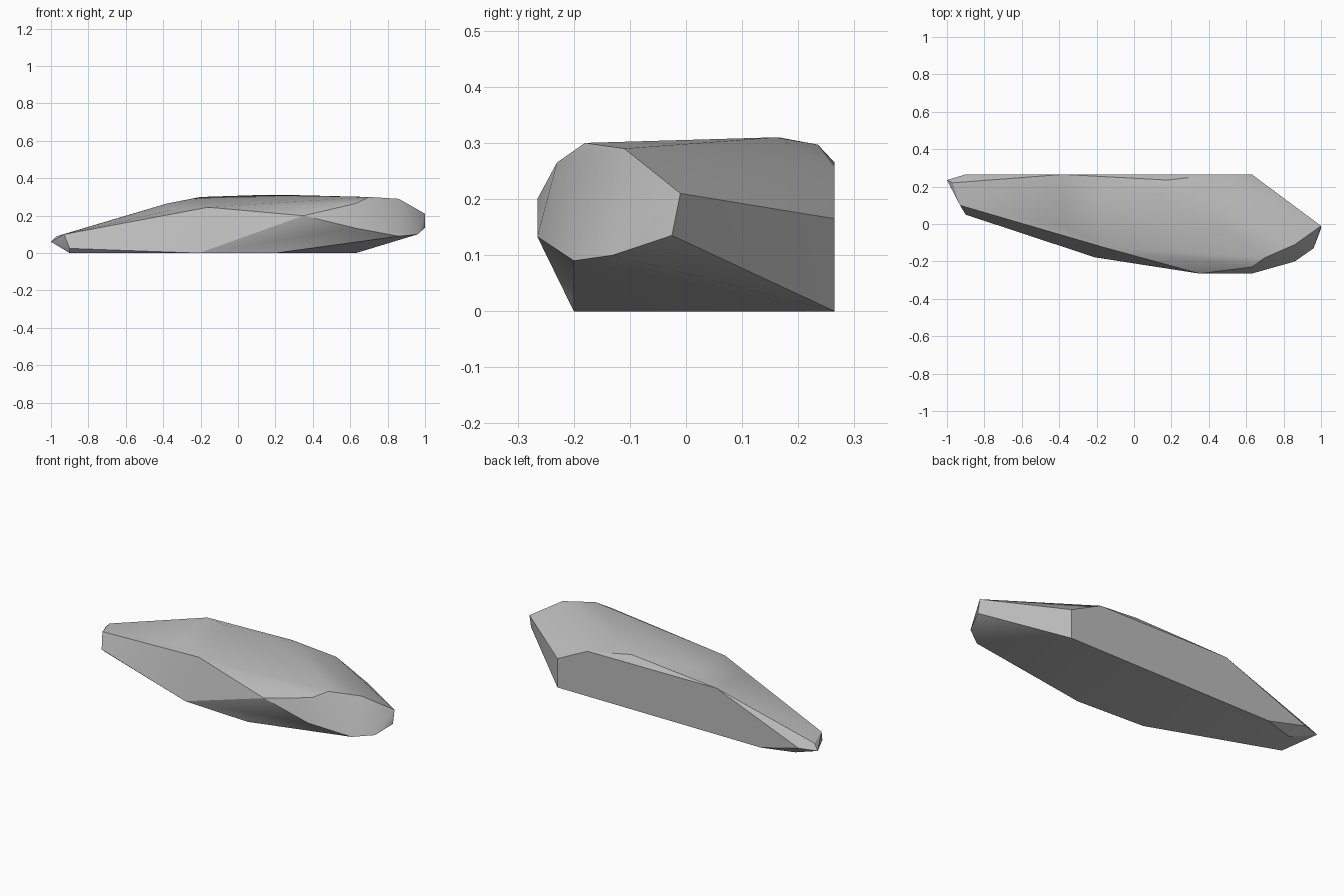
import bpy, bmesh, math

default_cube = bpy.data.objects.get("Cube")
if default_cube:
    bpy.data.objects.remove(default_cube, do_unlink=True)


def make_material(name, colour):
    material = bpy.data.materials.new(name)
    material.use_nodes = True
    material.diffuse_color = colour
    shader = material.node_tree.nodes["Principled BSDF"]
    shader.inputs["Base Color"].default_value = colour
    shader.inputs["Roughness"].default_value = 0.9
    return material


def make_boulder(name, outlines, material):
    """Wrap the corner outlines in one faceted convex stone."""
    bm = bmesh.new()
    for outline in outlines:
        for corner in outline:
            bm.verts.new(corner)
    hull = bmesh.ops.convex_hull(bm, input=bm.verts[:])
    loose = set(hull["geom_interior"]) | set(hull["geom_unused"])
    bmesh.ops.delete(bm, geom=[v for v in loose if isinstance(v, bmesh.types.BMVert)], context="VERTS")
    # Merge the nearly flat triangles into broad facets
    bmesh.ops.dissolve_limit(bm, angle_limit=math.radians(2), verts=bm.verts[:], edges=bm.edges[:])
    bmesh.ops.recalc_face_normals(bm, faces=bm.faces[:])
    mesh = bpy.data.meshes.new(name)
    bm.to_mesh(mesh)
    bm.free()
    mesh.materials.append(material)
    stone = bpy.data.objects.new(name, mesh)
    bpy.context.collection.objects.link(stone)
    bpy.ops.object.select_all(action="DESELECT")
    bpy.context.view_layer.objects.active = stone
    stone.select_set(True)
    bpy.ops.object.shade_smooth_by_angle(angle=math.radians(30))
    return stone


# Flat footprint on the ground
ground_y = [(.63, .265), (.2, -.2), (-.21, -.178), (-.9, .08), (-.84, .21), (-.66, .265)]
footprint = [(x, y, 0) for x, y in ground_y]

# Broad slanted facet cut across the blunt end
blunt_facet = [(.63, -.265, .133), (.86, -.2, .09), (.96, -.13, .1),
               (1, -.025, .135), (1, -.01, .21), (.86, -.11, .29),
               (.7, -.18, .3), (.63, -.23, .265)]

# Upper rim of the upright back wall
back_rim = [(x, .265, z) for x, z in [(.63, .165), (.44, .258), (-.38, .265), (-.9, .06)]]

# Low crown and the shoulder falling to the front
crown = [(.18, .235, .297), (.1, .165, .31), (.3, .16, .31), (-.2, .18, .3)]
shoulder = [(.35, -.265, .2), (-.16, -.125, .245), (-.36, -.02, .23)]

# Small blunted tip at the narrow end
narrow_tip = [(-1, .235, .06), (-.97, .22, .09), (-.93, .1, .1), (-.9, .05, .025)]

stone_grey = make_material("stone grey", (0.5, 0.5, 0.5, 1))
make_boulder("boulder", [footprint, blunt_facet, back_rim, crown, shoulder, narrow_tip], stone_grey)
